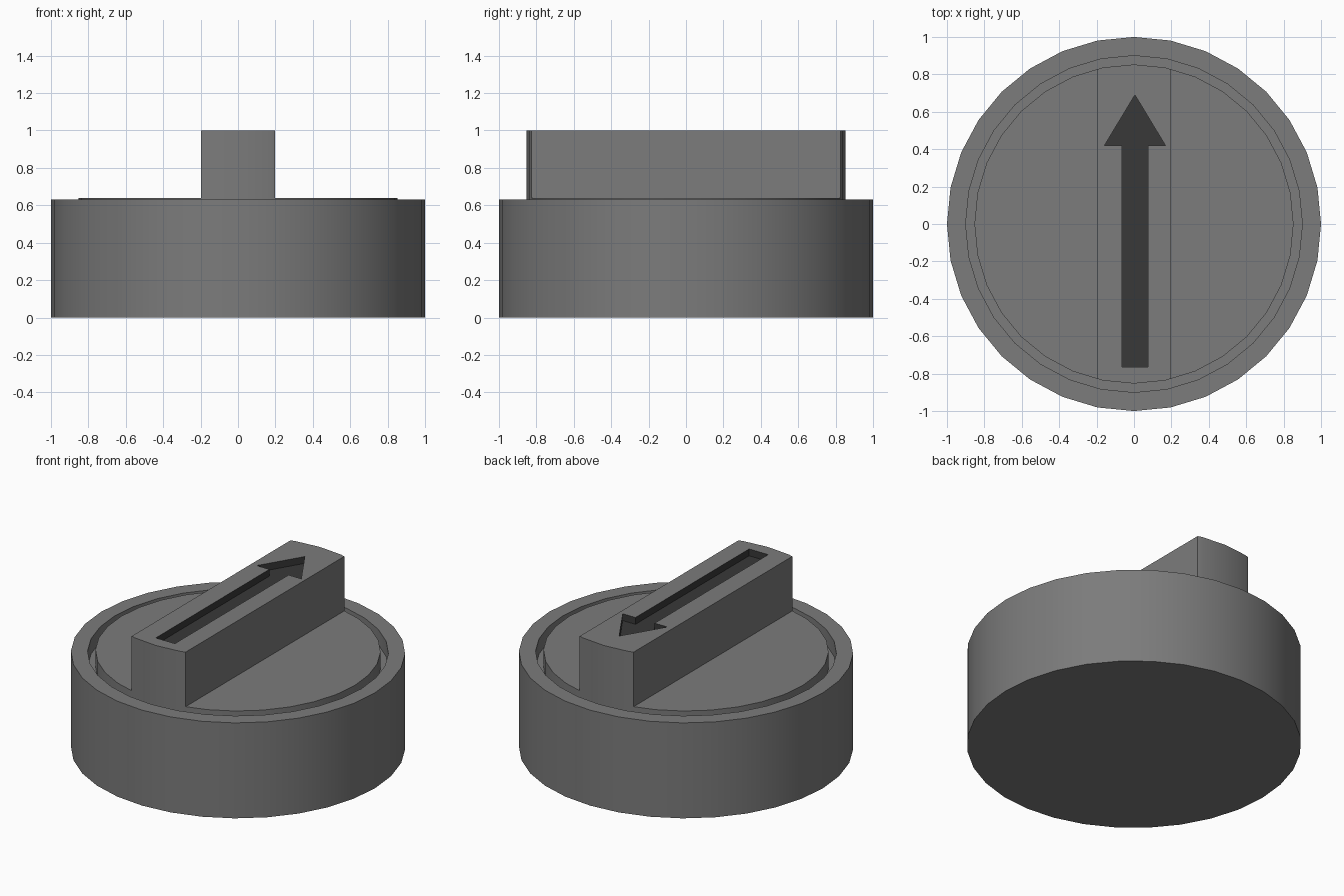
import bpy, bmesh, math

if "Cube" in bpy.data.objects:
    bpy.data.objects.remove(bpy.data.objects["Cube"], do_unlink=True)

SEGMENTS = 32
DISC_RADIUS = 0.853
DISC_TOP = 0.64


def make_material(name, value):
    mat = bpy.data.materials.new(name)
    mat.use_nodes = True
    colour = (value, value, value, 1)
    mat.diffuse_color = colour
    mat.node_tree.nodes["Principled BSDF"].inputs["Base Color"].default_value = colour
    return mat


grey = make_material("mid grey", 0.2)
dark = make_material("dark grey", 0.04)


def finish(name, bm):
    bmesh.ops.recalc_face_normals(bm, faces=bm.faces[:])
    mesh = bpy.data.meshes.new(name)
    bm.to_mesh(mesh)
    bm.free()
    obj = bpy.data.objects.new(name, mesh)
    bpy.context.collection.objects.link(obj)
    for mat in (grey, dark):
        mesh.materials.append(mat)
    return obj


def prism(bm, outline, bottom, top):
    face = bm.faces.new([bm.verts.new((x, y, bottom)) for x, y in outline])
    new = bmesh.ops.extrude_face_region(bm, geom=[face])["geom"]
    verts = [v for v in new if isinstance(v, bmesh.types.BMVert)]
    bmesh.ops.translate(bm, verts=verts, vec=(0, 0, top - bottom))


def smooth(obj):
    bpy.ops.object.select_all(action="DESELECT")
    obj.select_set(True)
    bpy.context.view_layer.objects.active = obj
    bpy.ops.object.shade_smooth_by_angle(angle=math.radians(30))


# Round body with a groove between the rim and the raised disc
profile = [(0, 0), (1, 0), (1, 0.63), (0.9, 0.63), (0.9, 0.53),
           (DISC_RADIUS, 0.53), (DISC_RADIUS, DISC_TOP), (0, DISC_TOP)]
bm = bmesh.new()
points = [bm.verts.new((r, 0, z)) for r, z in profile]
edges = [bm.edges.new(pair) for pair in zip(points, points[1:])]
bmesh.ops.spin(bm, geom=points + edges, axis=(0, 0, 1), cent=(0, 0, 0),
               steps=SEGMENTS, angle=math.tau)
bmesh.ops.remove_doubles(bm, verts=bm.verts[:], dist=0.0001)
body = finish("dial_body", bm)
smooth(body)

# Grip bar: a disc trimmed to a narrow strip
bm = bmesh.new()
circle = [(DISC_RADIUS * math.cos(math.tau * i / SEGMENTS),
           DISC_RADIUS * math.sin(math.tau * i / SEGMENTS)) for i in range(SEGMENTS)]
prism(bm, circle, 0.6, 1.0)
for side in (-1, 1):
    cut = bmesh.ops.bisect_plane(bm, geom=bm.verts[:] + bm.edges[:] + bm.faces[:],
                                 plane_co=(side * 0.197, 0, 0), plane_no=(side, 0, 0),
                                 clear_outer=True)
    rim = [e for e in cut["geom_cut"] if isinstance(e, bmesh.types.BMEdge)]
    bmesh.ops.contextual_create(bm, geom=rim)
bar = finish("grip_bar", bm)

# Arrow recess sunk into the top of the bar
half = [(0.07, -0.765), (0.07, 0.42), (0.163, 0.42)]
outline = half + [(0, 0.69)] + [(-x, y) for x, y in reversed(half)]
bm = bmesh.new()
prism(bm, [(x + 0.005, y) for x, y in outline], 0.955, 1.1)
for face in bm.faces:
    face.material_index = 1
cutter = finish("arrow_cutter", bm)
cutter.hide_render = True
cutter.hide_set(True)
recess = bar.modifiers.new("arrow_recess", "BOOLEAN")
recess.operation = "DIFFERENCE"
recess.solver = "EXACT"
recess.object = cutter
smooth(bar)
